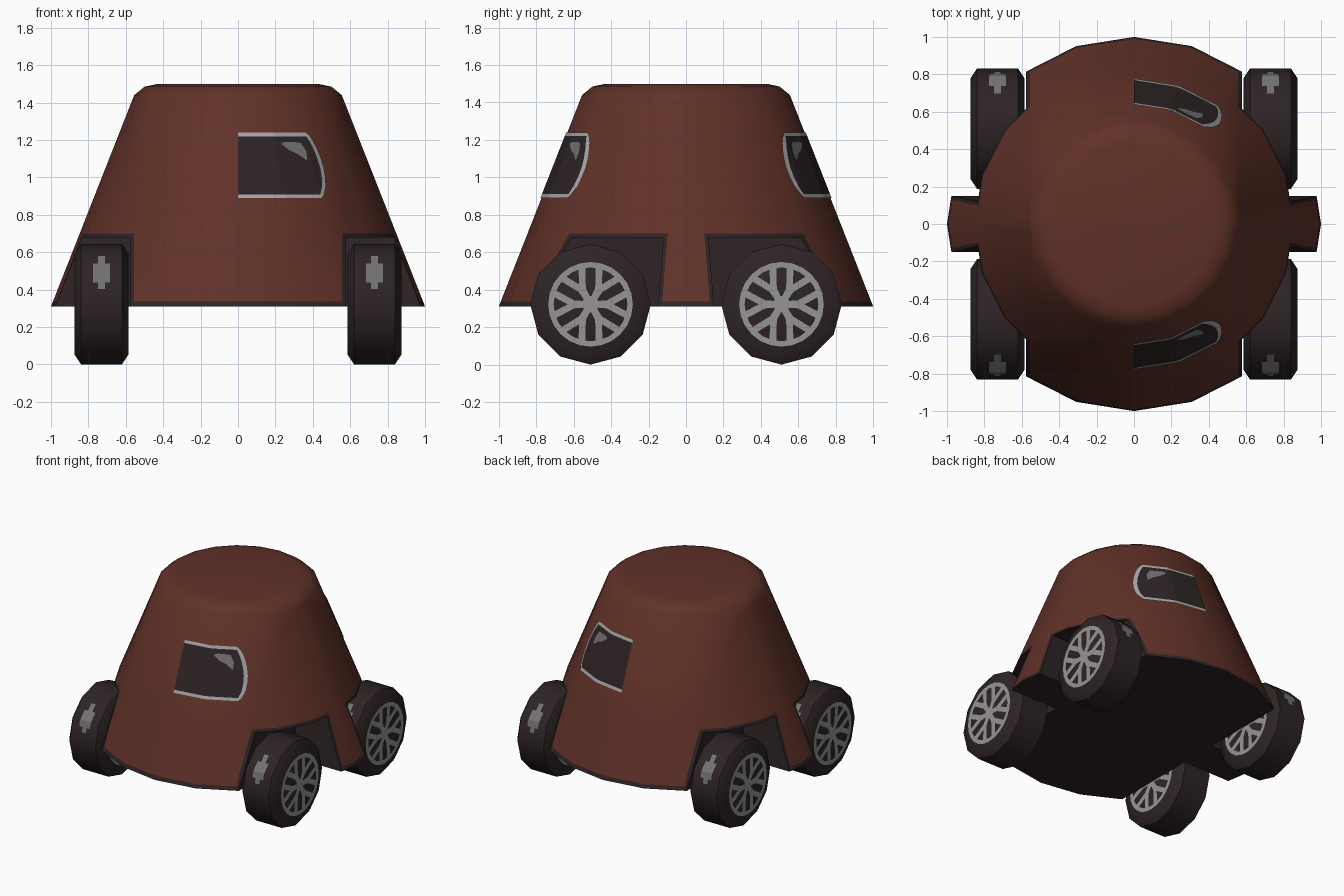
import bpy, bmesh, math
from mathutils import Vector

if "Cube" in bpy.data.objects:
    bpy.data.objects.remove(bpy.data.objects["Cube"])


def material(name, rgb):
    m = bpy.data.materials.new(name)
    m.diffuse_color = (*rgb, 1)
    m.use_nodes = True
    m.node_tree.nodes["Principled BSDF"].inputs["Base Color"].default_value = m.diffuse_color
    return m


BROWN = material("brown paint", (0.118, 0.031, 0.021))
DARK = material("dark rubber", (0.027, 0.017, 0.018))
FRAME = material("light grey", (0.38, 0.39, 0.40))
RIM = material("rim grey", (0.30, 0.30, 0.30))
SHINE = material("shine grey", (0.17, 0.17, 0.17))


def make(name, bm, mats, smooth=True):
    me = bpy.data.meshes.new(name)
    bm.to_mesh(me)
    bm.free()
    for m in mats:
        me.materials.append(m)
    ob = bpy.data.objects.new(name, me)
    bpy.context.collection.objects.link(ob)
    if smooth:
        shade(ob)
    return ob


def shade(ob):
    bpy.ops.object.select_all(action='DESELECT')
    ob.select_set(True)
    bpy.context.view_layer.objects.active = ob
    bpy.ops.object.shade_smooth_by_angle(angle=math.radians(45))


def lathe(bm, profile, sides, point):
    """Revolve (radius, height) pairs; point() maps (r, angle, h) to space."""
    rings = [[bm.verts.new(point(r, math.tau * i / sides, h)) for i in range(sides)]
             for r, h in profile]
    for a, b in zip(rings, rings[1:]):
        for i in range(sides):
            j = (i + 1) % sides
            bm.faces.new((a[i], a[j], b[j], b[i]))
    bm.faces.new(rings[0])
    bm.faces.new(rings[-1])
    bmesh.ops.recalc_face_normals(bm, faces=bm.faces)


def plate(bm, pts, outward, mat=0):
    f = bm.faces.new([bm.verts.new(p) for p in pts])
    f.normal_update()
    if f.normal.dot(Vector(outward)) < 0:
        f.normal_flip()
    f.material_index = mat


# body: 20-sided tapered shell
Z0, Z1, R0, R1 = 0.31, 1.44, 1.0, 0.555
bm = bmesh.new()
lathe(bm, [(R0, Z0), (R1, Z1), (0.50, 1.485), (0.43, 1.50)], 20,
      lambda r, a, h: (r * math.cos(a), r * math.sin(a), h))
body = make("body", bm, [BROWN, DARK], False)

# wheel arch cutters, inner side slightly slanted
ARCH_X, ARCH_Z, ARCH_Y, SLANT, TRIM = 0.577, 0.68, 0.12, 0.08, 0.02
bm = bmesh.new()
for sx in (-1, 1):
    for sy in (-1, 1):
        cube = bmesh.ops.create_cube(bm, size=1)["verts"]
        for v in cube:
            top = v.co.z > 0
            z = ARCH_Z if top else 0.1
            y = 1.3 if v.co.y > 0 else ARCH_Y + SLANT * (ARCH_Z - z)
            v.co = (sx * (1.3 if v.co.x > 0 else ARCH_X), sy * y, z)
bmesh.ops.recalc_face_normals(bm, faces=bm.faces)
cutter = make("arch_cutter", bm, [DARK], False)
cutter.hide_render = True
bpy.context.view_layer.objects.active = body
mod = body.modifiers.new("arches", 'BOOLEAN')
mod.operation = 'DIFFERENCE'
mod.solver = 'EXACT'
mod.object = cutter
bpy.ops.object.modifier_apply(modifier=mod.name)
bpy.data.objects.remove(cutter)

# dark trim round the arches and the lower rim
bm = bmesh.new()
bm.from_mesh(body.data)
planes = [((0, 0, Z0 + 0.027), (0, 0, 1)), ((0, 0, ARCH_Z + TRIM), (0, 0, 1))]
for s in (-1, 1):
    planes.append(((s * (ARCH_X - TRIM), 0, 0), (1, 0, 0)))
    planes.append(((0, s * (ARCH_Y - TRIM), ARCH_Z), (0, s, SLANT)))
for co, no in planes:
    bmesh.ops.bisect_plane(bm, geom=bm.verts[:] + bm.edges[:] + bm.faces[:],
                           plane_co=co, plane_no=no, dist=1e-5)
bm.normal_update()
for f in bm.faces:
    c = f.calc_center_median()
    by_arch = (c.z < ARCH_Z + TRIM and abs(c.x) > ARCH_X - TRIM
               and abs(c.y) > ARCH_Y - TRIM + SLANT * (ARCH_Z - c.z))
    f.material_index = int(f.normal.z < 0.2 or c.z < Z0 + 0.027 or by_arch)
bm.to_mesh(body.data)
bm.free()
shade(body)


def on_body(x, z, side, off):
    """Point on the flat-sided shell for a given x and z."""
    r = R0 + (R1 - R0) * (z - Z0) / (Z1 - Z0) + off
    step = math.radians(18)
    k = int(math.asin(x / r) / step)
    a, b = k * step, (k + 1) * step
    t = (x / r - math.sin(a)) / (math.sin(b) - math.sin(a))
    return (x, side * r * (math.cos(a) + t * (math.cos(b) - math.cos(a))), z)


# windows: glass with frame on three sides, open straight edge at x = 0
EDGE = [(0.89, 0.445), (0.91, 0.46), (0.95, 0.47), (1.0, 0.468), (1.05, 0.46),
        (1.10, 0.445), (1.15, 0.425), (1.19, 0.405), (1.22, 0.385), (1.24, 0.36)]
for name, side in (("front_window", -1), ("back_window", 1)):
    bm = bmesh.new()
    cols = 12
    for row, ((za, xa), (zb, xb)) in enumerate(zip(EDGE, EDGE[1:])):
        def xs(m):
            return [(m - 0.02) * i / cols for i in range(cols + 1)] + [m]
        A, B = xs(xa), xs(xb)
        for i in range(cols + 1):
            framed = row in (0, len(EDGE) - 2) or i == cols
            plate(bm, [on_body(x, z, side, 0.006) for x, z in
                       ((A[i], za), (A[i + 1], za), (B[i + 1], zb), (B[i], zb))],
                  (0, side, 0), int(framed))
    # reflection on the glass
    for quad in ([(0.23, 1.18), (0.275, 1.145), (0.29, 1.19), (0.25, 1.19)],
                 [(0.275, 1.145), (0.32, 1.125), (0.335, 1.185), (0.29, 1.19)],
                 [(0.32, 1.125), (0.37, 1.09), (0.365, 1.14), (0.335, 1.185)]):
        plate(bm, [on_body(x, z, side, 0.009) for x, z in quad], (0, side, 0), 2)
    make(name, bm, [DARK, FRAME, SHINE])

# wheels: 12-sided tyre, spoked rims on both faces, shine on the tread
R, W = 0.322, 0.145


def around(r, a, x):
    return (x, r * math.cos(a), r * math.sin(a))


bm = bmesh.new()
lathe(bm, [(0.268, -W), (R, -W + 0.036), (R, W - 0.036), (0.268, W)], 12, around)
tyre = make("tyre", bm, [DARK])

bm = bmesh.new()
for s in (-1, 1):
    x = s * (W + 0.004)

    def bar(p, q, wp, wq):
        p, q = Vector(p), Vector(q)
        n = (q - p).normalized()
        n = Vector((-n.y, n.x)) / 2
        plate(bm, [(x, *v) for v in (p - n * wp, q - n * wq, q + n * wq, p + n * wp)],
              (s, 0, 0))

    def polar(r, deg):
        return (r * math.cos(math.radians(deg)), r * math.sin(math.radians(deg)))

    for i in range(24):
        a, b = math.tau * i / 24, math.tau * (i + 1) / 24
        plate(bm, [around(0.197, a, x), around(0.226, a, x),
                   around(0.226, b, x), around(0.197, b, x)], (s, 0, 0))
    plate(bm, [around(0.045, math.tau * i / 12, x) for i in range(12)], (s, 0, 0))
    for d in range(0, 360, 60):
        bar((0, 0), polar(0.10, d), 0.03, 0.045)
        for e in (-17, 17):
            bar(polar(0.085, d), polar(0.205, d + e), 0.036, 0.036)
rim = make("rim", bm, [RIM], False)

bm = bmesh.new()
for s in (-1, 1):
    corner = [Vector(polar(R + 0.004, d)) for d in (0, 30, 60)]
    for half, ta, tb in ((0.018, 0.5, 0.8), (0.045, 0.72, 0.45)):
        path = [corner[0].lerp(corner[1], ta), corner[1], corner[1].lerp(corner[2], tb)]
        for p, q in zip(path, path[1:]):
            plate(bm, [(-half, s * p.x, p.y), (half, s * p.x, p.y),
                       (half, s * q.x, q.y), (-half, s * q.x, q.y)], (0, s, 0.3))
shine = make("tread_shine", bm, [SHINE], False)

# four copies sharing the same meshes
for part in (tyre, rim, shine):
    base = part.name
    for i, (sx, sy) in enumerate(((-1, -1), (1, -1), (-1, 1), (1, 1))):
        ob = part if i == 0 else part.copy()
        if i:
            bpy.context.collection.objects.link(ob)
        ob.name = ("front_" if sy < 0 else "back_") + ("left_" if sx < 0 else "right_") + base
        ob.location = (sx * 0.73, sy * 0.51, R)
